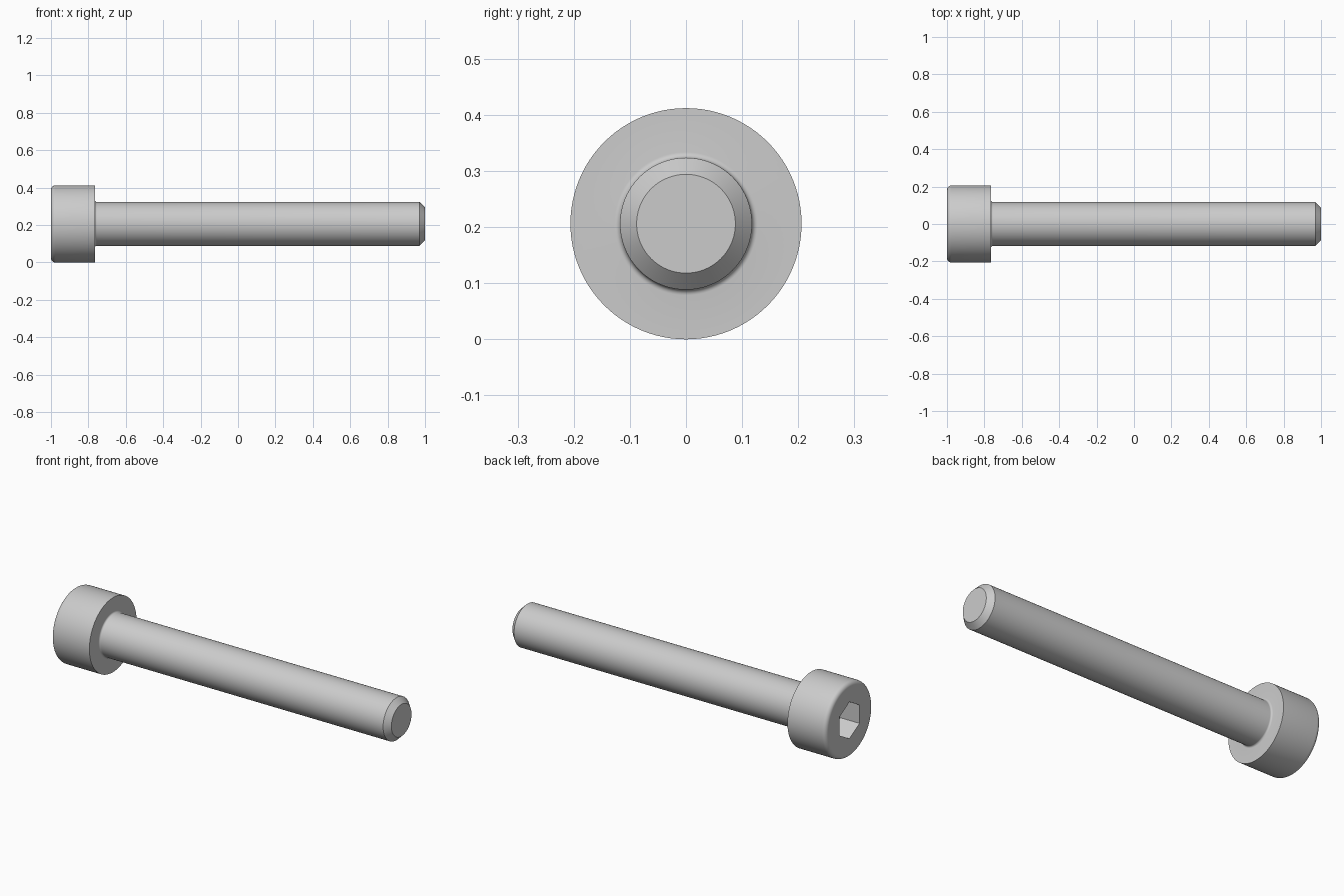
import bpy
import bmesh
import math

if "Cube" in bpy.data.objects:
    bpy.data.objects.remove(bpy.data.objects["Cube"])

SEG = 96          # divisible by 6, so the hex corners land on vertices
AXIS_Z = 0.206
HEAD_R, SHANK_R = 0.206, 0.1176
HEAD_END = -0.765
HEX_APOTHEM, HEX_DEPTH = 0.088, 0.118

steel = bpy.data.materials.new("grey steel")
steel.diffuse_color = (0.6, 0.6, 0.6, 1)
steel.use_nodes = True
steel.node_tree.nodes["Principled BSDF"].inputs["Base Color"].default_value = steel.diffuse_color


def arc(cx, cr, radius, a0, a1, n=6):
    """Quarter-round points in the (x, radius) profile plane."""
    return [(cx + radius * math.cos(math.radians(a0 + (a1 - a0) * i / n)),
             cr + radius * math.sin(math.radians(a0 + (a1 - a0) * i / n)))
            for i in range(n + 1)]


def circle(r):
    return lambda t: r


def hexagon(t):
    """Polar radius of a hexagon with a corner at t = 0."""
    return HEX_APOTHEM / math.cos(t % (math.pi / 3) - math.pi / 6)


# Stations along the axis: hex socket, rounded head, neck fillet, shank, chamfer
stations = [(-1 + HEX_DEPTH, hexagon), (-1, hexagon)]
profile = arc(-1 + 0.0235, HEAD_R - 0.0235, 0.0235, 180, 90)
profile += [(HEAD_END, HEAD_R)]
profile += arc(HEAD_END + 0.01, SHANK_R + 0.01, 0.01, 180, 270)
profile += [(0.97, SHANK_R), (1, 0.088)]
stations += [(x, circle(r)) for x, r in profile]

# Sweep the stations around the screw axis
bm = bmesh.new()
rings = []
for x, radius in stations:
    ring = []
    for i in range(SEG):
        t = 2 * math.pi * i / SEG
        r = radius(t)
        ring.append(bm.verts.new((x, r * math.sin(t), AXIS_Z + r * math.cos(t))))
    rings.append(ring)
for a, b in zip(rings, rings[1:]):
    for i in range(SEG):
        j = (i + 1) % SEG
        bm.faces.new((a[i], a[j], b[j], b[i]))

# Socket floor and flat tip
bm.faces.new(rings[0])
bm.faces.new(rings[-1])
bmesh.ops.recalc_face_normals(bm, faces=bm.faces)

mesh = bpy.data.meshes.new("socket_head_screw")
bm.to_mesh(mesh)
bm.free()
mesh.materials.append(steel)
screw = bpy.data.objects.new("socket_head_screw", mesh)
bpy.context.collection.objects.link(screw)

# Smooth round surfaces, crisp edges
bpy.context.view_layer.objects.active = screw
screw.select_set(True)
bpy.ops.object.shade_smooth_by_angle(angle=math.radians(30))
